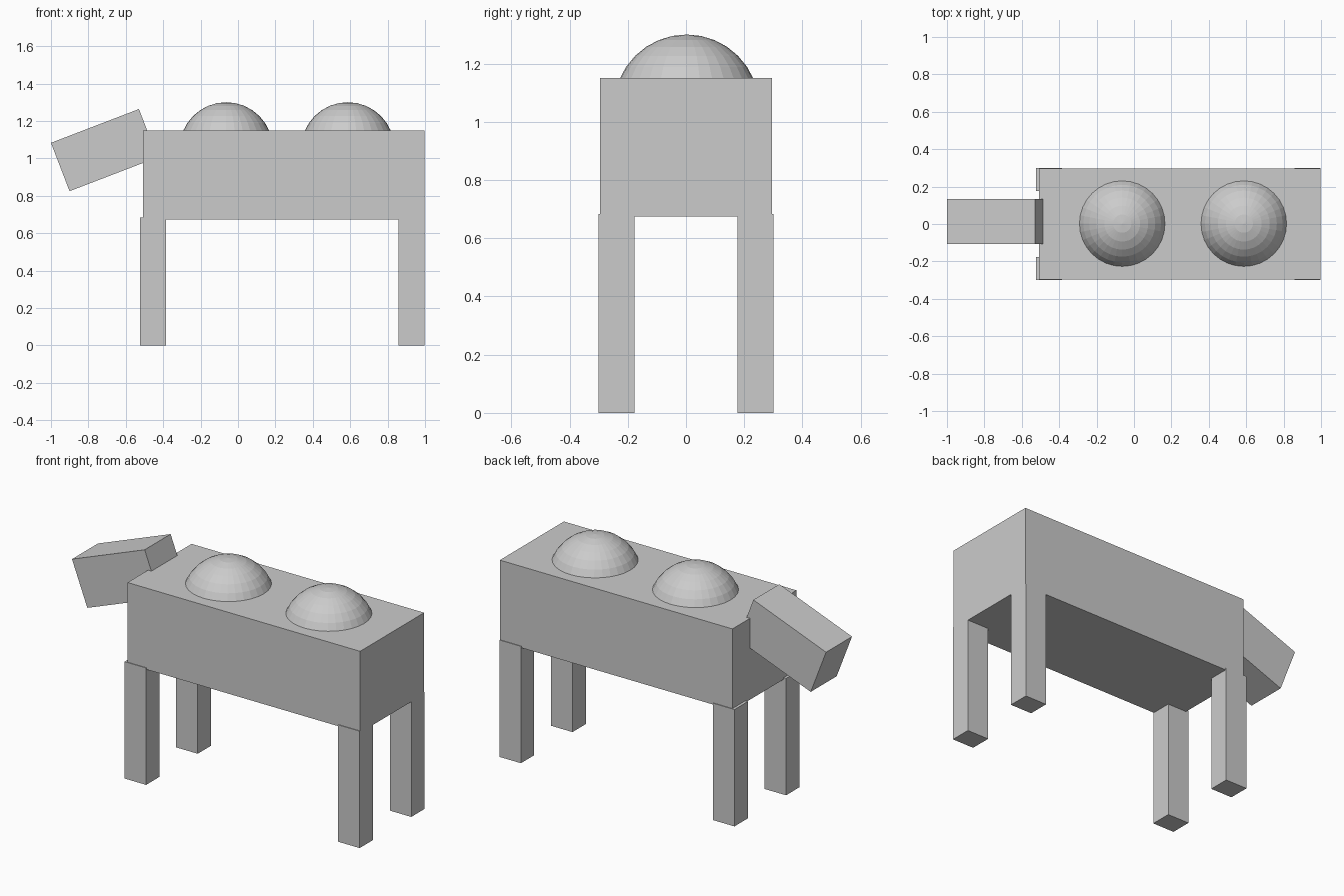
import bpy, math
from mathutils import Matrix, Vector

if "Cube" in bpy.data.objects:
    bpy.data.objects.remove(bpy.data.objects["Cube"])

grey = bpy.data.materials.new("light grey")
grey.diffuse_color = (0.6, 0.6, 0.6, 1)
grey.use_nodes = True
grey.node_tree.nodes["Principled BSDF"].inputs["Base Color"].default_value = grey.diffuse_color


def box(name, lo, hi, matrix=None):
    """Box between two corners, optionally transformed."""
    lo, hi = Vector(lo), Vector(hi)
    bpy.ops.mesh.primitive_cube_add(size=1)
    ob = bpy.context.object
    ob.name = name
    fit = Matrix.Translation((lo + hi) / 2) @ Matrix.Diagonal((*(hi - lo), 1))
    ob.data.transform((matrix or Matrix()) @ fit)
    ob.data.materials.append(grey)
    return ob


# Body
box("body", (-0.508, -0.296, 0.674), (0.998, 0.296, 1.15))

# Legs, one at each corner
for end, x in (("front", -0.524), ("rear", 0.859)):
    for side, y in (("right", -0.3), ("left", 0.177)):
        box(f"{end}_{side}_leg", (x, y, 0), (x + 0.139, y + 0.123, 0.684))

# Head, tilted nose-down, hinged at its top nose corner
tilt = Matrix.Translation((-1.0, 0.013, 1.083)) @ Matrix.Rotation(math.radians(-21), 4, 'Y')
box("head", (0, -0.12, -0.277), (0.504, 0.12, 0), tilt)

# Two humps, spheres sunk into the back
for i, x in enumerate((-0.063, 0.587)):
    bpy.ops.mesh.primitive_uv_sphere_add(segments=32, ring_count=16, radius=0.25,
                                         location=(x, 0.002, 1.05))
    hump = bpy.context.object
    hump.name = f"hump_{i + 1}"
    hump.data.materials.append(grey)
